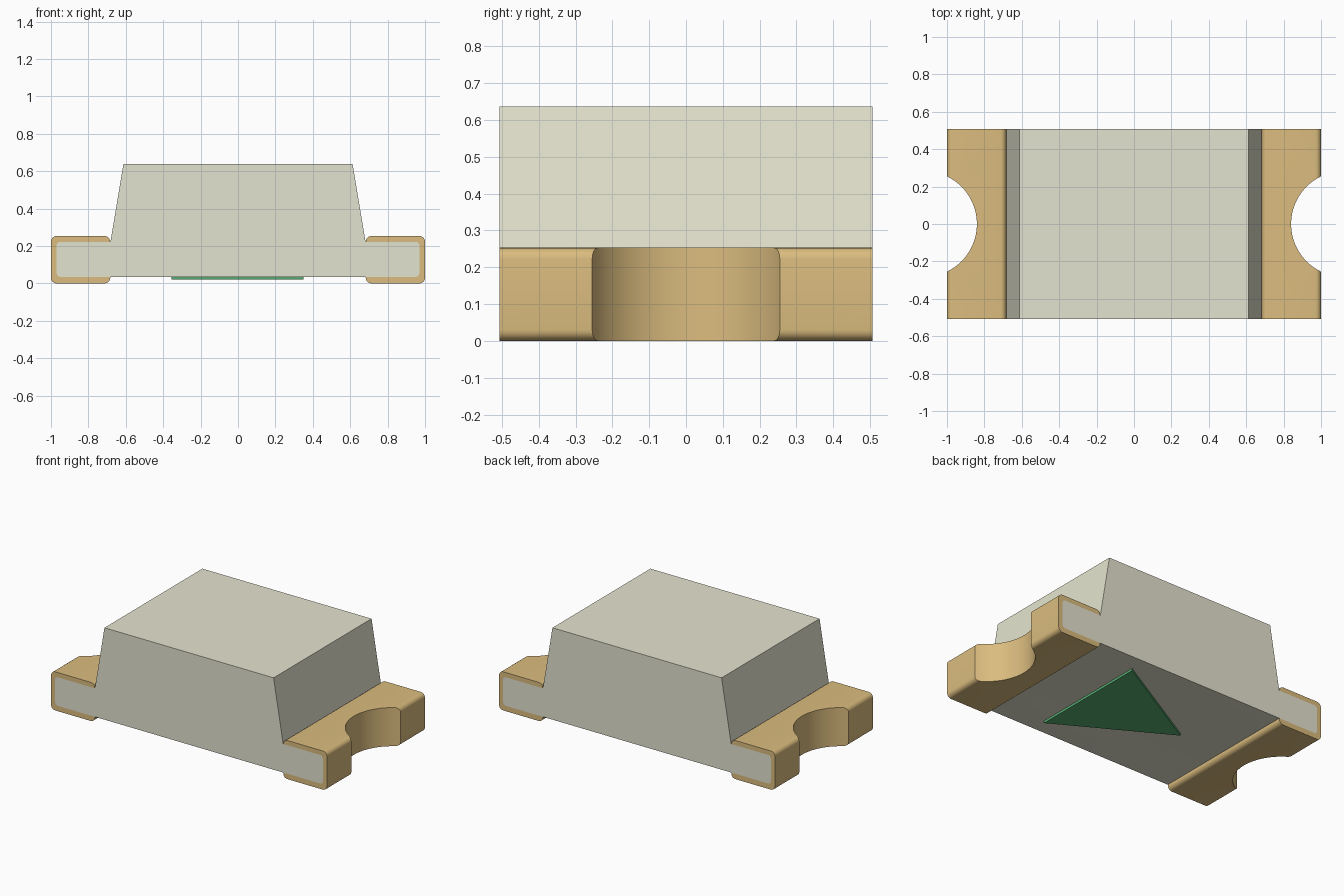
import bpy, bmesh, math
from mathutils import Vector

cube = bpy.data.objects.get("Cube")
if cube:
    bpy.data.objects.remove(cube, do_unlink=True)

HALF_Y = 0.507       # half depth of the chip
PLATE = 0.03         # plating thickness
NOTCH_X, NOTCH_R = 1.123, 0.283


def material(name, rgb):
    m = bpy.data.materials.new(name)
    m.use_nodes = True
    m.diffuse_color = (*rgb, 1)
    bsdf = next(n for n in m.node_tree.nodes if n.type == "BSDF_PRINCIPLED")
    bsdf.inputs["Base Color"].default_value = (*rgb, 1)
    return m


resin = material("warm white resin", (0.777, 0.769, 0.626))
gold = material("gold plating", (0.708, 0.504, 0.211))
green = material("green mark", (0.095, 0.420, 0.167))


def rounded(points, steps=6):
    """Round the corners of a closed outline of (a, b, radius) points."""
    out = []
    for i, (a, b, r) in enumerate(points):
        p = Vector((a, b))
        if r == 0:
            out.append(p)
            continue
        d0 = (Vector(points[i - 1][:2]) - p).normalized()
        d1 = (Vector(points[(i + 1) % len(points)][:2]) - p).normalized()
        centre = p + (d0 + d1) * r
        for k in range(steps + 1):
            t = k / steps * math.pi / 2
            out.append(centre - d1 * r * math.cos(t) - d0 * r * math.sin(t))
    return out


def prism(name, outline, to_3d, extrude, mat):
    """Extrude a flat outline into a solid."""
    bm = bmesh.new()
    face = bm.faces.new([bm.verts.new(to_3d(p)) for p in outline])
    res = bmesh.ops.extrude_face_region(bm, geom=[face])
    moved = [v for v in res["geom"] if isinstance(v, bmesh.types.BMVert)]
    bmesh.ops.translate(bm, verts=moved, vec=extrude)
    bmesh.ops.recalc_face_normals(bm, faces=bm.faces)
    mesh = bpy.data.meshes.new(name)
    bm.to_mesh(mesh)
    bm.free()
    mesh.materials.append(mat)
    obj = bpy.data.objects.new(name, mesh)
    bpy.context.collection.objects.link(obj)
    return obj


def side_prism(name, points, half, mat):
    return prism(name, rounded(points), lambda p: (p[0], -half, p[1]),
                 (0, 2 * half, 0), mat)


def round_cutter(side, radius):
    n = 96
    ring = [(side * NOTCH_X + radius * math.cos(2 * math.pi * k / n),
             radius * math.sin(2 * math.pi * k / n)) for k in range(n)]
    return prism("notch_cutter", ring, lambda p: (p[0], p[1], -0.1), (0, 0, 0.5), gold)


def cut(obj, cutter):
    """Subtract the cutter, then discard it."""
    bpy.context.view_layer.objects.active = obj
    mod = obj.modifiers.new("cut", "BOOLEAN")
    mod.operation, mod.solver, mod.object = "DIFFERENCE", "EXACT", cutter
    bpy.ops.object.modifier_apply(modifier=mod.name)
    bpy.data.objects.remove(cutter, do_unlink=True)


def smooth(obj):
    bpy.ops.object.select_all(action="DESELECT")
    obj.select_set(True)
    bpy.context.view_layer.objects.active = obj
    bpy.ops.object.shade_smooth_by_angle(angle=math.radians(30))


# Body: tapered lens on a thin board whose ends sit inside the terminals
right_half = [(0.97, 0.035, 0.02), (0.97, 0.222, 0.02), (0.682, 0.222, 0), (0.613, 0.637, 0)]
left_half = [(-x, z, r) for x, z, r in reversed(right_half)]
body = side_prism("body", right_half + left_half, HALF_Y, resin)
for side in (-1, 1):
    cut(body, round_cutter(side, NOTCH_R + PLATE))
smooth(body)

# Terminals: rounded plating wrapped round the board ends, with a half-round notch
for side, name in ((1, "left_terminal"), (-1, "right_terminal")):
    outer = [(side * x, z, 0.03) for x, z in
             ((0.683, 0), (1, 0), (1, 0.253), (0.683, 0.253))]
    inner = [(side * x, z, r) for x, z, r in
             ((0.5, 0.035, 0), (0.97, 0.035, 0.02), (0.97, 0.222, 0.02), (0.5, 0.222, 0))]
    terminal = side_prism(name, outer, HALF_Y, gold)
    hollow = side_prism("hollow_cutter", inner, HALF_Y + 0.1, gold)
    cut(hollow, round_cutter(side, NOTCH_R + PLATE))
    cut(terminal, hollow)
    cut(terminal, round_cutter(side, NOTCH_R))
    smooth(terminal)

# Polarity triangle under the body
prism("polarity_mark", [(0.35, -0.4), (0.35, 0.4), (-0.355, 0)],
      lambda p: (p[0], p[1], 0.02), (0, 0, 0.015), green)
